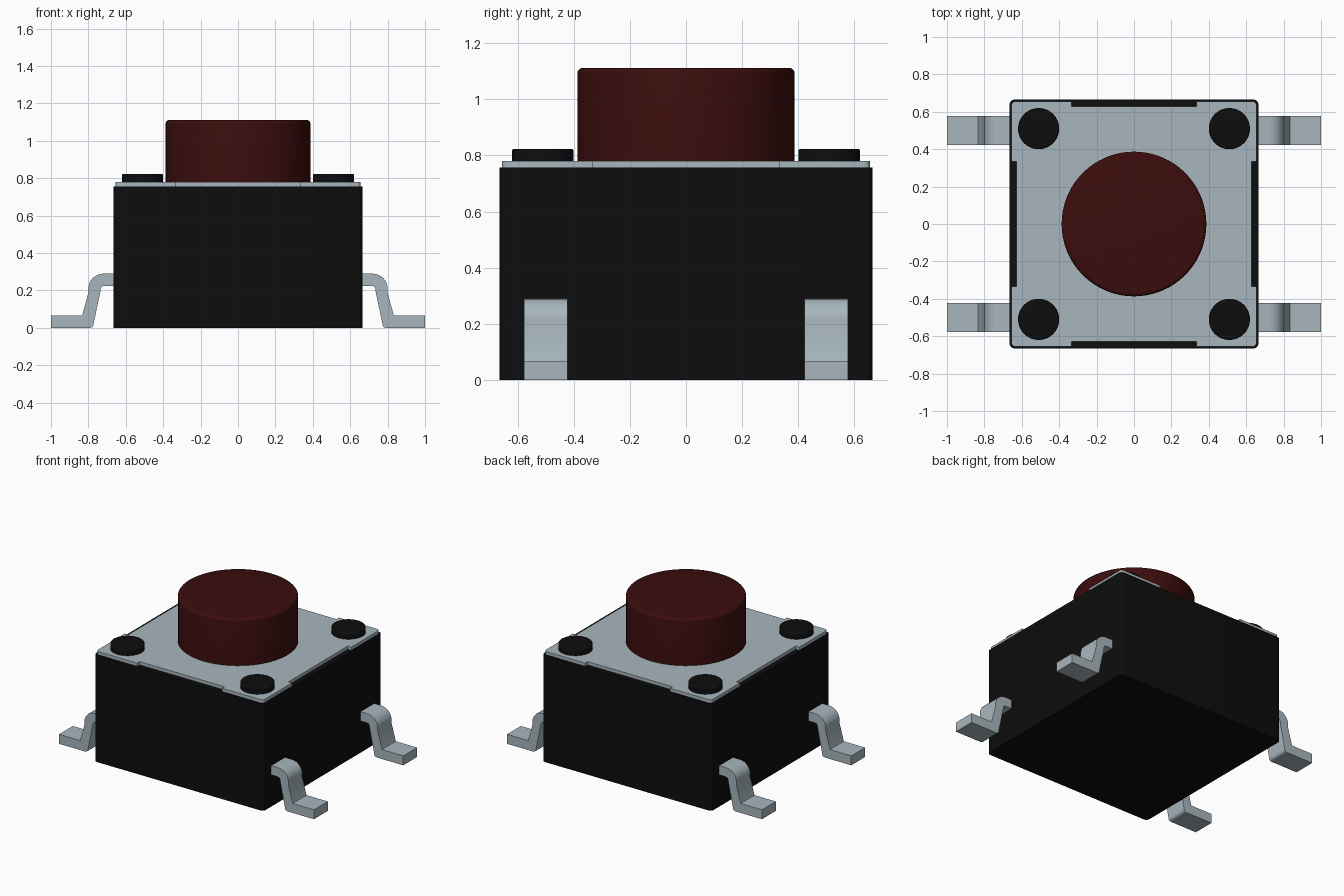
import bpy, bmesh, math
from mathutils import Vector

cube = bpy.data.objects.get("Cube")
if cube:
    bpy.data.objects.remove(cube, do_unlink=True)


def material(name, rgb):
    m = bpy.data.materials.new(name)
    m.use_nodes = True
    m.diffuse_color = (*rgb, 1)
    m.node_tree.nodes["Principled BSDF"].inputs["Base Color"].default_value = (*rgb, 1)
    return m


BLACK = material("black plastic", (0.004, 0.004, 0.004))
RED = material("dark red plastic", (0.045, 0.004, 0.004))
METAL = material("pale steel", (0.39, 0.47, 0.51))


def finish(name, bm, mat):
    bmesh.ops.recalc_face_normals(bm, faces=bm.faces)
    mesh = bpy.data.meshes.new(name)
    bm.to_mesh(mesh)
    bm.free()
    mesh.materials.append(mat)
    ob = bpy.data.objects.new(name, mesh)
    bpy.context.collection.objects.link(ob)
    bpy.ops.object.select_all(action='DESELECT')
    ob.select_set(True)
    bpy.context.view_layer.objects.active = ob
    bpy.ops.object.shade_smooth_by_angle(angle=math.radians(35))
    return ob


def extrude_outline(name, points, offset, mat, corners=None, radius=0.02):
    """Solid from a flat outline, optionally rounding the edges picked by corners."""
    bm = bmesh.new()
    face = bm.faces.new([bm.verts.new(p) for p in points])
    moved = bmesh.ops.extrude_face_region(bm, geom=[face])["geom"]
    bmesh.ops.translate(bm, vec=offset,
                        verts=[g for g in moved if isinstance(g, bmesh.types.BMVert)])
    if corners:
        axis = Vector(offset).normalized()
        edges = [e for e in bm.edges
                 if abs((e.verts[1].co - e.verts[0].co).normalized().dot(axis)) > 0.99
                 and corners(e.verts[0].co)]
        bmesh.ops.bevel(bm, geom=edges, offset=radius, segments=4, profile=0.5,
                        affect='EDGES')
    return finish(name, bm, mat)


def disc(name, x, y, radius, bottom, top, fillet, mat):
    """Upright cylinder with a rounded top rim."""
    bm = bmesh.new()
    bmesh.ops.create_cone(bm, cap_ends=True, segments=64, radius1=radius,
                          radius2=radius, depth=top - bottom)
    bmesh.ops.translate(bm, verts=bm.verts, vec=(x, y, (top + bottom) / 2))
    rim = [e for e in bm.edges if all(v.co.z > top - 0.001 for v in e.verts)]
    bmesh.ops.bevel(bm, geom=rim, offset=fillet, segments=4, profile=0.5, affect='EDGES')
    return finish(name, bm, mat)


# Housing with rounded upright corners
H = 0.665
TOP = 0.757
square = [(-H, -H, 0), (H, -H, 0), (H, H, 0), (-H, H, 0)]
extrude_outline("housing", square, (0, 0, TOP), BLACK, lambda co: True, 0.025)

# Cover plate with a shallow notch in the middle of every side
P, N, D = 0.655, 0.333, 0.627
side = [(-P, -P), (-N, -P), (-N, -D), (N, -D), (N, -P)]
outline = []
for quarter in range(4):
    for x, y in side:
        for _ in range(quarter):
            x, y = -y, x
        outline.append((x, y, TOP))
extrude_outline("cover_plate", outline, (0, 0, 0.023), METAL,
                lambda co: min(abs(co.x), abs(co.y)) > 0.6)

# Push button and corner rivets
disc("push_button", 0, 0, 0.387, 0.76, 1.112, 0.02, RED)
for sx, sname in ((1, "left"), (-1, "right")):
    for sy, yname in ((-1, "front"), (1, "back")):
        disc(f"rivet_{yname}_{sname}", sx * 0.51, sy * 0.51, 0.11, 0.76, 0.823, 0.008, BLACK)


# Bent solder leads
def arc(cx, cz, r, start, end, steps=7):
    angles = [math.radians(start + (end - start) * i / steps) for i in range(steps + 1)]
    return [(cx + r * math.cos(a), cz + r * math.sin(a)) for a in angles]


profile = ([(0.62, 0.29)] + arc(0.72, 0.21, 0.08, 90, -12)
           + [(0.833, 0.067), (1.0, 0.067), (1.0, 0.0)]
           + arc(0.793, 0.022, 0.022, 270, 170, 4)
           + arc(0.715, 0.205, 0.02, -12, 90) + [(0.62, 0.225)])
W = 0.155
for sx, sname in ((1, "left"), (-1, "right")):
    for sy, yname in ((-1, "front"), (1, "back")):
        points = [(sx * x, sy * 0.5 - W / 2, z) for x, z in profile]
        extrude_outline(f"lead_{yname}_{sname}", points, (0, W, 0), METAL)
